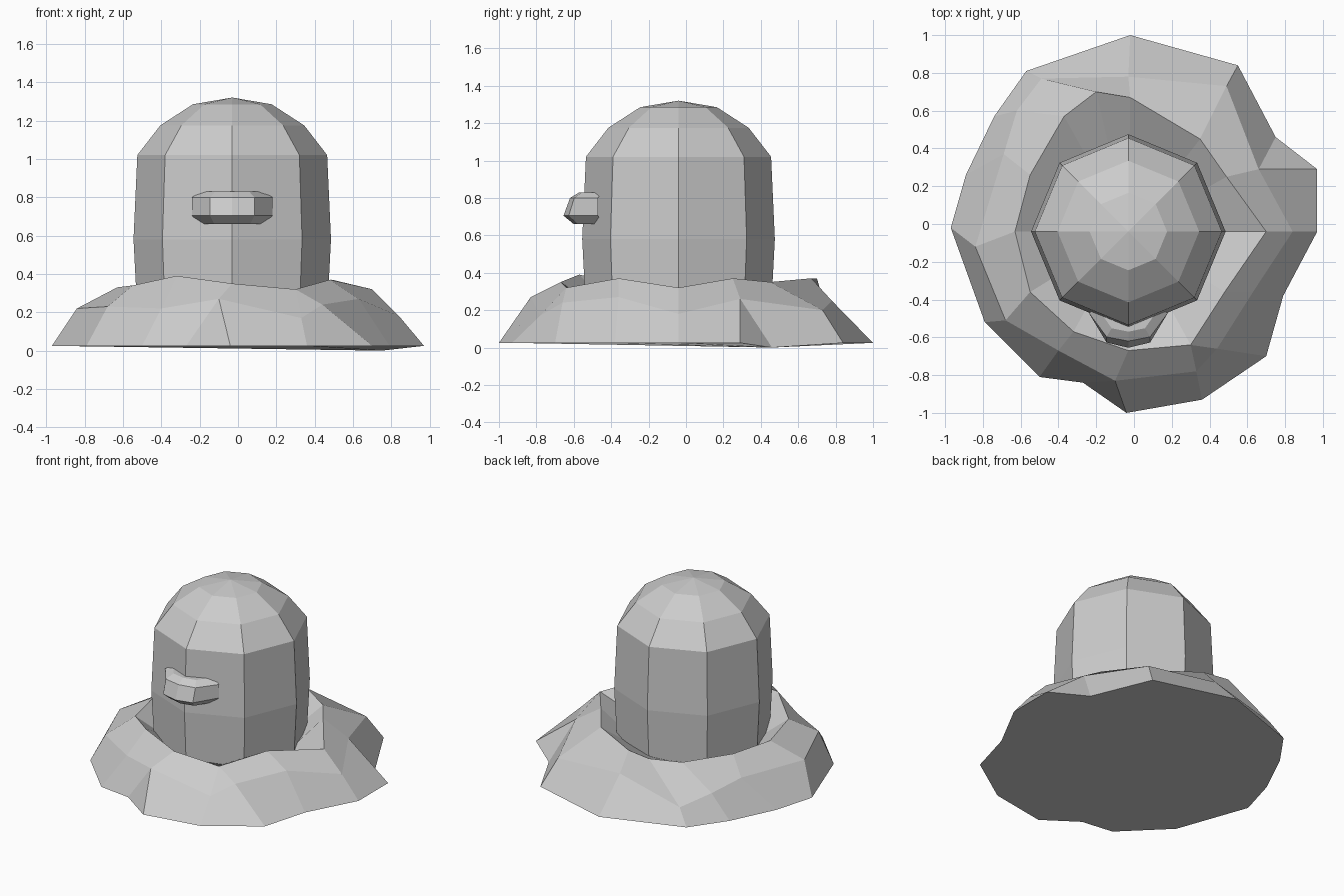
import bpy, bmesh, math
from mathutils import Vector

cube = bpy.data.objects.get("Cube")
if cube:
    bpy.data.objects.remove(cube, do_unlink=True)

# One plain colour for everything
grey = bpy.data.materials.new("plain grey")
grey.use_nodes = True
colour = (0.6, 0.6, 0.6, 1)
grey.diffuse_color = colour
grey.node_tree.nodes["Principled BSDF"].inputs["Base Color"].default_value = colour


def skin_rings(name, rings, closed=True, cap_start=True, cap_end=True):
    """Join rings of equal point count into one flat-shaded object."""
    bm = bmesh.new()
    loops = [[bm.verts.new(point) for point in ring] for ring in rings]
    count = len(loops[0])
    for low, high in zip(loops, loops[1:]):
        for i in range(count if closed else count - 1):
            j = (i + 1) % count
            bm.faces.new((low[i], low[j], high[j], high[i]))
    if cap_start:
        bm.faces.new(loops[0][::-1])
    if cap_end:
        bm.faces.new(loops[-1])
    bmesh.ops.remove_doubles(bm, verts=bm.verts, dist=0.001)
    bmesh.ops.recalc_face_normals(bm, faces=bm.faces)
    mesh = bpy.data.meshes.new(name)
    bm.to_mesh(mesh)
    bm.free()
    mesh.materials.append(grey)
    part = bpy.data.objects.new(name, mesh)
    bpy.context.collection.objects.link(part)
    return part


def octagon(radius, height):
    """Eight points round the body axis, corners facing front and sides."""
    return [Vector((-0.03 + radius * math.cos(i * math.pi / 4),
                    -0.04 + radius * math.sin(i * math.pi / 4), height))
            for i in range(8)]


# Domed octagonal body
body_profile = [(0.49, 0.1), (0.515, 0.58), (0.495, 1.02),
                (0.375, 1.175), (0.205, 1.285), (0.0005, 1.32)]
skin_rings("body", [octagon(r, z) for r, z in body_profile], cap_end=False)


# Faceted nose: half-round slices stacked upward, buried in the body
def nose_slice(half_width, front, back, height):
    return [(-0.03 + half_width * x, back + (front - back) * depth, height)
            for x, depth in ((-1, 0), (-0.55, 0.85), (0, 1), (0.55, 0.85), (1, 0))]


skin_rings("nose", [nose_slice(0.17, -0.60, -0.45, 0.66),
                    nose_slice(0.21, -0.655, -0.47, 0.705),
                    nose_slice(0.21, -0.62, -0.47, 0.80),
                    nose_slice(0.16, -0.57, -0.45, 0.83)])

# Uneven mound: foot (x, y), slope (x, y, z) and crest (x, y, z) per station
stations = [
    ((-.02, 1), (-.03, .78, .25), (-.02, .67, .37)),
    ((.55, .84), (.49, .73, .2), (.35, .45, .35)),
    ((.75, .46), (.66, .29, .26), (.49, .25, .37)),
    ((.97, .29), (.66, .29, .26), (.49, .25, .37)),
    ((.97, -.04), (.84, -.04, .18), (.7, -.04, .32)),
    ((.79, -.38), (.63, -.36, .27), (.48, -.36, .37)),
    ((.7, -.7), (.44, -.66, .24), (.3, -.64, .32)),
    ((.36, -.93), (.33, -.78, .17), (.3, -.64, .32)),
    ((-.04, -1), (-.1, -.83, .27), (-.03, -.67, .35)),
    ((-.27, -.84), (-.1, -.83, .27), (-.03, -.67, .35)),
    ((-.5, -.81), (-.4, -.67, .22), (-.32, -.57, .39)),
    ((-.79, -.52), (-.68, -.51, .23), (-.55, -.36, .34)),
    ((-.97, -.02), (-.84, -.12, .22), (-.63, -.04, .33)),
    ((-.89, .26), (-.69, .37, .24), (-.55, .26, .33)),
    ((-.74, .57), (-.62, .6, .2), (-.37, .57, .34)),
    ((-.57, .81), (-.49, .77, .13), (-.2, .7, .37)),
]
lowest = min(range(16), key=lambda i: abs(stations[i][0][0] - .75))
foot = [(s[0][0], s[0][1], 0 if i == lowest else 0.025)
        for i, s in enumerate(stations)]
slope = [s[1] for s in stations]
crest = [s[2] for s in stations]

# Trough falling from the crest into the body
axis = Vector((-0.03, -0.04, 0))
trough = []
for point in crest:
    outward = Vector((point[0], point[1], 0)) - axis
    base = axis + outward.normalized() * 0.44
    trough.append((base.x, base.y, 0.22))
skin_rings("mound", [foot, slope, crest, trough], cap_end=False)
